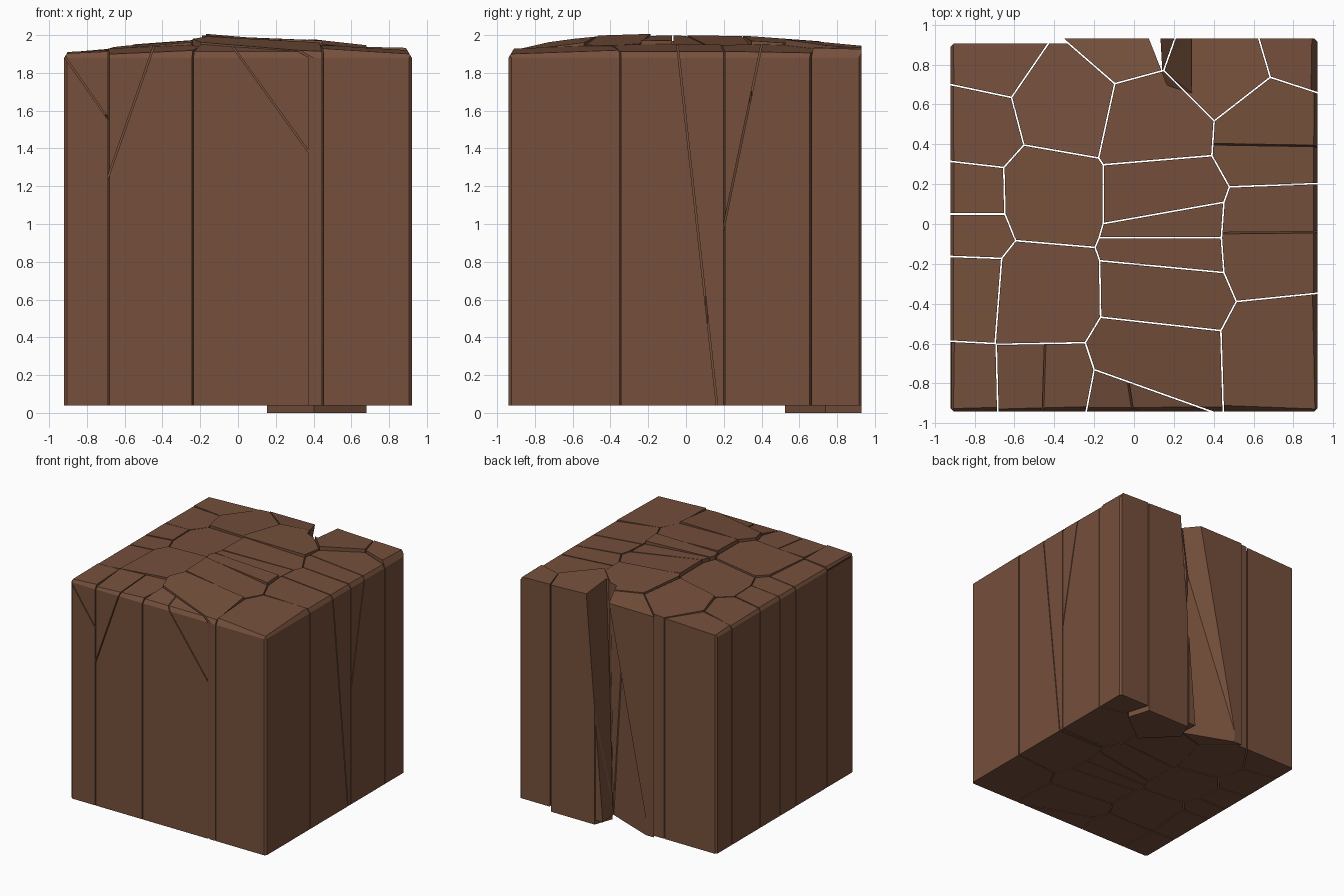
import bpy, bmesh, random
from mathutils import Vector

random.seed(4)
old = bpy.data.objects.get("Cube")
if old:
    bpy.data.objects.remove(old, do_unlink=True)

# Single earth colour
soil = bpy.data.materials.new("brown_earth")
soil.use_nodes = True
colour = (0.18, 0.08, 0.045, 1)
soil.diffuse_color = colour
bsdf = soil.node_tree.nodes["Principled BSDF"]
bsdf.inputs["Base Color"].default_value = colour
bsdf.inputs["Roughness"].default_value = 0.9

HX, FRONT, BACK, BASE, GAP = 0.92, -0.94, 0.93, 0.04, 0.004

# Centre of each cracked column
seeds = {
    "back_corner_a": (-0.74, 0.86), "side_a_upper": (-0.82, 0.48),
    "side_a_middle": (-0.86, 0.13), "side_a_thin": (-0.86, -0.03),
    "side_a_lower": (-0.87, -0.3), "front_corner_a": (-0.9, -0.88),
    "back_centre": (-0.03, 0.98), "core_upper_a": (-0.36, 0.6),
    "core_upper_b": (0.1, 0.5), "sunken_block": (0.42, 0.82),
    "side_b_upper": (0.7, 0.46), "back_corner_b": (0.86, 0.95),
    "core_middle_b": (0.13, 0.14), "core_middle_a": (-0.44, 0.14),
    "core_strip": (0.16, -0.03), "core_slab": (0.16, -0.11),
    "core_lower_b": (0.14, -0.32), "core_lower_a": (-0.48, -0.33),
    "core_front": (0.1, -0.68), "front_a": (-0.47, -0.87),
    "front_centre": (0.0, -0.96), "front_corner_b": (0.78, -0.66),
    "side_b_middle": (0.72, -0.07),
}

# Slanted cracks: a point on the crack and its normal
splits = {
    "front_corner_a": ((-0.69, FRONT, 1.56), (0.3, 0, 0.21)),
    "front_a": ((-0.67, FRONT, 1.3), (-0.57, 0, 0.2)),
    "front_centre": ((0, FRONT, 1.9), (0.79, 0, 0.57)),
    "side_b_middle": ((HX, -0.04, 1.9), (0, 1.55, 0.17)),
    "side_b_upper": ((HX, 0.39, 1.9), (0, -0.77, 0.16)),
}
lifts = {"sunken_block": 0.025, "back_corner_b": 0.02}


def dome(x, y):
    return 1.908 + 0.08 * (1 - abs(x) / HX) * (1 - abs(y / 0.95) ** 3)


def slice_off(bm, point, normal):
    """Remove everything on the normal side and close the cut."""
    geom = bm.verts[:] + bm.edges[:] + bm.faces[:]
    bmesh.ops.bisect_plane(bm, geom=geom, dist=1e-5, plane_co=point,
                           plane_no=Vector(normal).normalized(), clear_outer=True)
    rim = [e for e in bm.edges if e.is_boundary]
    if rim:
        bmesh.ops.holes_fill(bm, edges=rim, sides=0)


def make_object(name, bm):
    bmesh.ops.recalc_face_normals(bm, faces=bm.faces[:])
    mesh = bpy.data.meshes.new(name)
    bm.to_mesh(mesh)
    bm.free()
    mesh.materials.append(soil)
    obj = bpy.data.objects.new(name, mesh)
    bpy.context.collection.objects.link(obj)
    return obj


def column(name, centre):
    """Box trimmed to the area nearest its centre, with a sloped flat top."""
    bm = bmesh.new()
    low = 0 if name == "sunken_block" else BASE
    back = 0.905 if name in ("back_corner_a", "core_upper_a") else BACK
    bmesh.ops.create_cube(bm, size=1)
    for v in bm.verts:
        v.co.x *= 2 * HX
        v.co.y = back if v.co.y > 0 else FRONT
        v.co.z = 2.1 if v.co.z > 0 else low
    # cracks towards the neighbours
    here = Vector((*centre, 0))
    for other, spot in seeds.items():
        if other != name:
            there = Vector((*spot, 0))
            away = (there - here).normalized()
            slice_off(bm, (here + there) / 2 - away * GAP, away)
    # sloped top following the dome
    tops = [v.co for v in bm.verts if v.co.z > 2]
    mid = sum(tops, Vector()) / len(tops)
    d = 0.15
    gx = (dome(mid.x + d, mid.y) - dome(mid.x - d, mid.y)) / (2 * d)
    gy = (dome(mid.x, mid.y + d) - dome(mid.x, mid.y - d)) / (2 * d)
    lift = lifts.get(name, random.uniform(-0.006, 0.006))
    slice_off(bm, (mid.x, mid.y, dome(mid.x, mid.y) + lift), (-gx, -gy, 1))
    # worn outer rim and upright corners
    for s in (-1, 1):
        slice_off(bm, (s * HX, 0, 1.88), (s, 0, 0.6))
        slice_off(bm, (s * (HX - 0.015), FRONT, 1), (s, -1, 0))
        slice_off(bm, (s * (HX - 0.015), back, 1), (s, 1, 0))
    slice_off(bm, (0, FRONT, 1.88), (0, -1, 0.6))
    return bm


# Missing wedge in the back wall
cutter_bm = bmesh.new()
for p in ((-0.34, 0.96, -0.1), (0.12, 0.96, -0.1), (0.13, 0.78, -0.1),
          (0.1, 0.96, 2.1), (0.3, 0.96, 2.1), (0.3, 0.65, 2.1), (0.2, 0.68, 2.1)):
    cutter_bm.verts.new(p)
bmesh.ops.convex_hull(cutter_bm, input=cutter_bm.verts[:])
cutter = make_object("notch_cutter", cutter_bm)
cutter.hide_render = True

# Cracked columns
for name, centre in seeds.items():
    bm = column(name, centre)
    if name in splits:
        point, normal = Vector(splits[name][0]), Vector(splits[name][1]).normalized()
        wedge = bm.copy()
        slice_off(wedge, point + normal * GAP, -normal)
        slice_off(bm, point - normal * GAP, normal)
        if wedge.faces:
            make_object(name + "_wedge", wedge)
        else:
            wedge.free()
    obj = make_object(name, bm)
    if name in ("back_centre", "core_upper_b", "sunken_block"):
        mod = obj.modifiers.new("notch", 'BOOLEAN')
        mod.operation = 'DIFFERENCE'
        mod.solver = 'EXACT'
        mod.object = cutter
        bpy.context.view_layer.objects.active = obj
        bpy.ops.object.modifier_apply(modifier=mod.name)

bpy.data.objects.remove(cutter, do_unlink=True)
